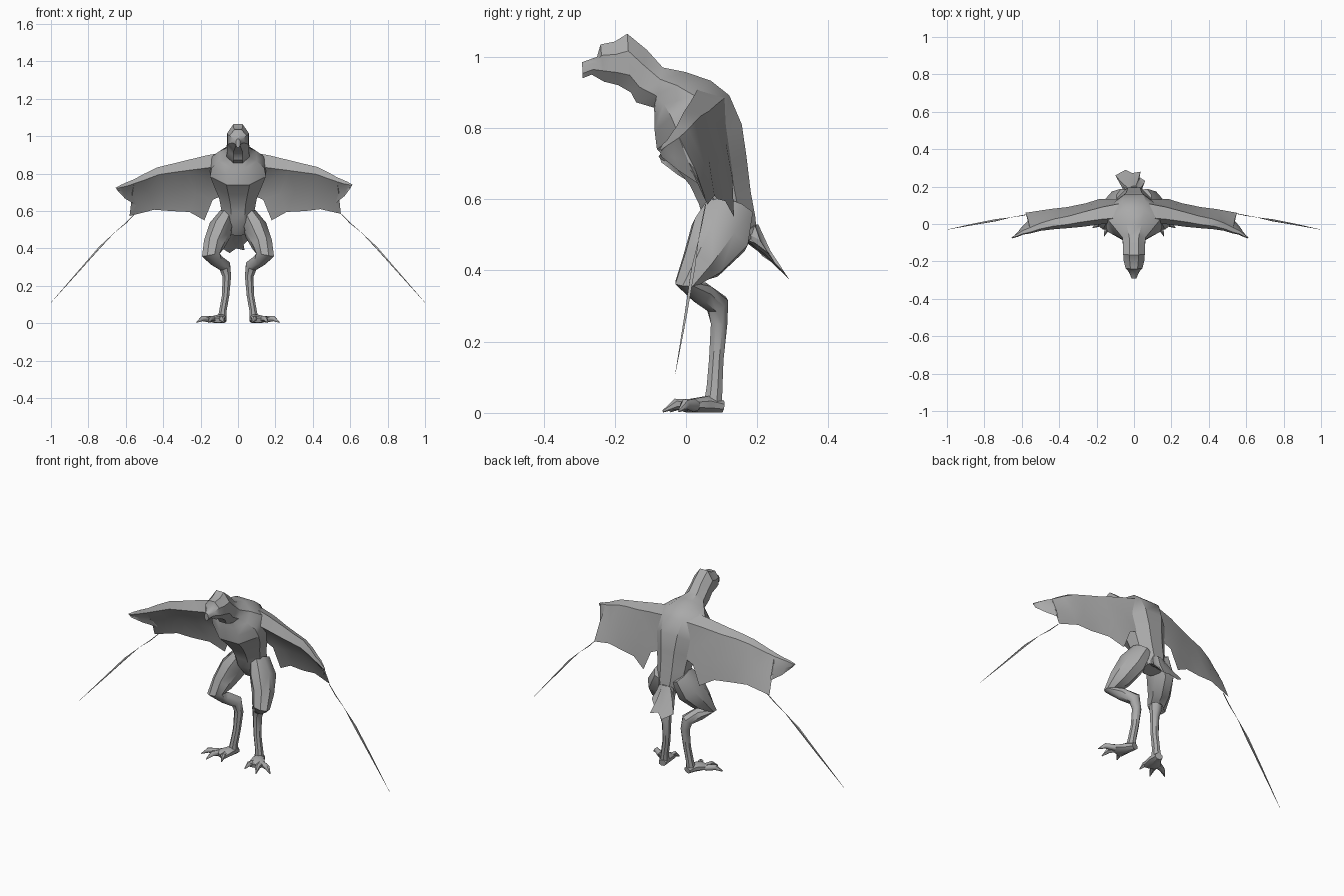
import bpy, bmesh, math
from mathutils import Vector as V

cube = bpy.data.objects.get("Cube")
if cube:
    bpy.data.objects.remove(cube, do_unlink=True)

GREY = (0.4, 0.4, 0.4, 1)
mat = bpy.data.materials.new("plain grey")
mat.use_nodes = True
mat.diffuse_color = GREY
mat.node_tree.nodes["Principled BSDF"].inputs["Base Color"].default_value = GREY
X = V((1, 0, 0))


def loft(name, rings, side=1):
    """Skin a list of equal point rings, capped at both ends."""
    bm = bmesh.new()
    rows = [[bm.verts.new((p.x * side, p.y, p.z)) for p in r] for r in rings]
    n = len(rows[0])
    for a, b in zip(rows, rows[1:]):
        for i in range(n):
            j = (i + 1) % n
            bm.faces.new((a[i], a[j], b[j], b[i]))
    bm.faces.new(rows[0])
    bm.faces.new(rows[-1])
    bmesh.ops.triangulate(bm, faces=bm.faces[:])
    bmesh.ops.recalc_face_normals(bm, faces=bm.faces[:])
    me = bpy.data.meshes.new(name)
    bm.to_mesh(me)
    bm.free()
    me.materials.append(mat)
    ob = bpy.data.objects.new(name, me)
    bpy.context.collection.objects.link(ob)
    bpy.ops.object.select_all(action="DESELECT")
    ob.select_set(True)
    bpy.context.view_layer.objects.active = ob
    bpy.ops.object.shade_smooth_by_angle(angle=math.radians(38))
    return ob


def oval(c, u, v, n=8):
    return [c + u * math.cos(t) + v * math.sin(t)
            for t in (math.tau * (i + 0.5) / n for i in range(n))]


def tube(name, path, side=1, n=8):
    """Path entries: x, y, z, half width, half depth."""
    pts = [V(p[:3]) for p in path]
    rings = []
    for i, p in enumerate(path):
        d = (pts[min(i + 1, len(pts) - 1)] - pts[max(i - 1, 0)]).normalized()
        u = (X - d * d.x).normalized()
        rings.append(oval(pts[i], u * p[3], d.cross(u) * p[4], n))
    return loft(name, rings, side)


def blade(name, stations, bulge, side=1):
    """Thick root edge tapering to a thin ragged edge: root, tip, radius."""
    rings = []
    for root, tip, r in stations:
        a, b = V(root), V(tip)
        d = (b - a).normalized()
        n = X.cross(d).normalized()
        m = a.lerp(b, 0.5) + n * bulge * (b - a).length
        rings.append([a - n * r, a - d * r, a + n * r,
                      m + n * r * 0.3, b, m - n * r * 0.3])
    return loft(name, rings, side)


# Head, neck and torso: under/front (y, z), upper/back (y, z), half width
body = [
    (-.29, .94, -.292, .985, .012), (-.265, .95, -.25, 1.0, .026),
    (-.23, .93, -.24, 1.035, .045), (-.19, .92, -.2, 1.043, .055),
    (-.155, .9, -.165, 1.065, .058), (-.14, .872, -.11, 1.02, .058),
    (-.09, .857, -.065, .97, .062), (-.088, .83, 0, .957, .1),
    (-.088, .79, .07, .933, .14), (-.082, .74, .122, .892, .15),
    (-.03, .69, .157, .81, .125), (.01, .64, .17, .72, .1),
    (.035, .59, .182, .62, .088), (.05, .54, .195, .55, .082),
    (.1, .47, .2, .49, .05)]
rings = []
for fy, fz, by, bz, w in body:
    f, b = V((0, fy, fz)), V((0, by, bz))
    rings.append(oval((f + b) / 2, X * w * 1.08, (b - f) * 0.54))
loft("body", rings)

# Ragged tail fan
tail = [
    ((-.045, .17, .51), (-.075, .215, .44), .02),
    ((-.035, .175, .51), (-.1, .26, .41), .025),
    ((-.02, .175, .51), (-.045, .29, .375), .03),
    ((-.005, .18, .51), (-.01, .272, .4), .03),
    ((.01, .18, .51), (.035, .28, .39), .03),
    ((.02, .175, .51), (.03, .25, .42), .028),
    ((.035, .175, .51), (.06, .23, .45), .025),
    ((.045, .17, .51), (.035, .19, .48), .015)]
blade("tail", tail, 0)

wing = [
    ((.04, .06, .87), (.09, .13, .68), .06),
    ((.17, .045, .85), (.135, .13, .66), .05),
    ((.27, .025, .832), (.18, .135, .55), .042),
    ((.35, .01, .82), (.26, .11, .595), .035),
    ((.42, 0, .808), (.36, .09, .6), .03),
    ((.48, -.015, .785), (.44, .08, .61), .024),
    ((.53, -.035, .765), (.55, .06, .585), .018),
    ((.56, -.045, .755), (.52, .04, .64), .014),
    ((.585, -.06, .747), (.57, -.02, .68), .01),
    ((.61, -.073, .738), (.6, -.07, .72), .004)]
leg = [
    (.055, .125, .58, .045, .07), (.095, .095, .5, .066, .09),
    (.13, .045, .42, .058, .062), (.145, .005, .365, .052, .038),
    (.115, .045, .335, .038, .034), (.07, .088, .305, .034, .034),
    (.06, .093, .25, .025, .025), (.066, .085, .15, .021, .022),
    (.08, .08, .07, .021, .024), (.085, .075, .02, .026, .028)]
toe_tips = {"inner": (.075, -.045), "middle": (.16, -.065), "outer": (.222, -.02)}
streamer = [
    (.55, .055, .585, .002, .002), (.6, .045, .535, .003, .002),
    (.66, .035, .485, .0006, .0006), (.74, .02, .405, .006, .007),
    (.85, 0, .28, .004, .005), (1, -.03, .11, .0005, .0005)]

for side, label in ((1, "left"), (-1, "right")):
    # The right wing reaches slightly further out
    grow = 0.04 if side < 0 else 0
    stretch = lambda p: (p[0] + grow * max(0, (p[0] - .4) / .2), p[1], p[2] - grow * max(0, p[0] - .4) * 2)
    blade(label + "_wing", [(stretch(a), stretch(b), r) for a, b, r in wing], .05, side)
    tube(label + "_streamer", streamer, side, 4)
    tube(label + "_leg", leg, side)

    # Foot pad and clawed toes
    tube(label + "_foot", [(.08, .103, .018, .022, .018), (.09, .06, .024, .032, .025),
                           (.115, .01, .02, .05, .02), (.12, -.005, .016, .045, .013)], side)
    for toe, (tx, ty) in toe_tips.items():
        sx, sy = .11 + (tx - .11) * .3, .025
        knuckle = (sx * .4 + tx * .6, sy * .4 + ty * .6)
        tube(f"{label}_{toe}_toe", [(sx, sy, .02, .018, .018), (*knuckle, .025, .014, .015),
                                    (tx, ty, .004, .002, .003)], side, 6)
